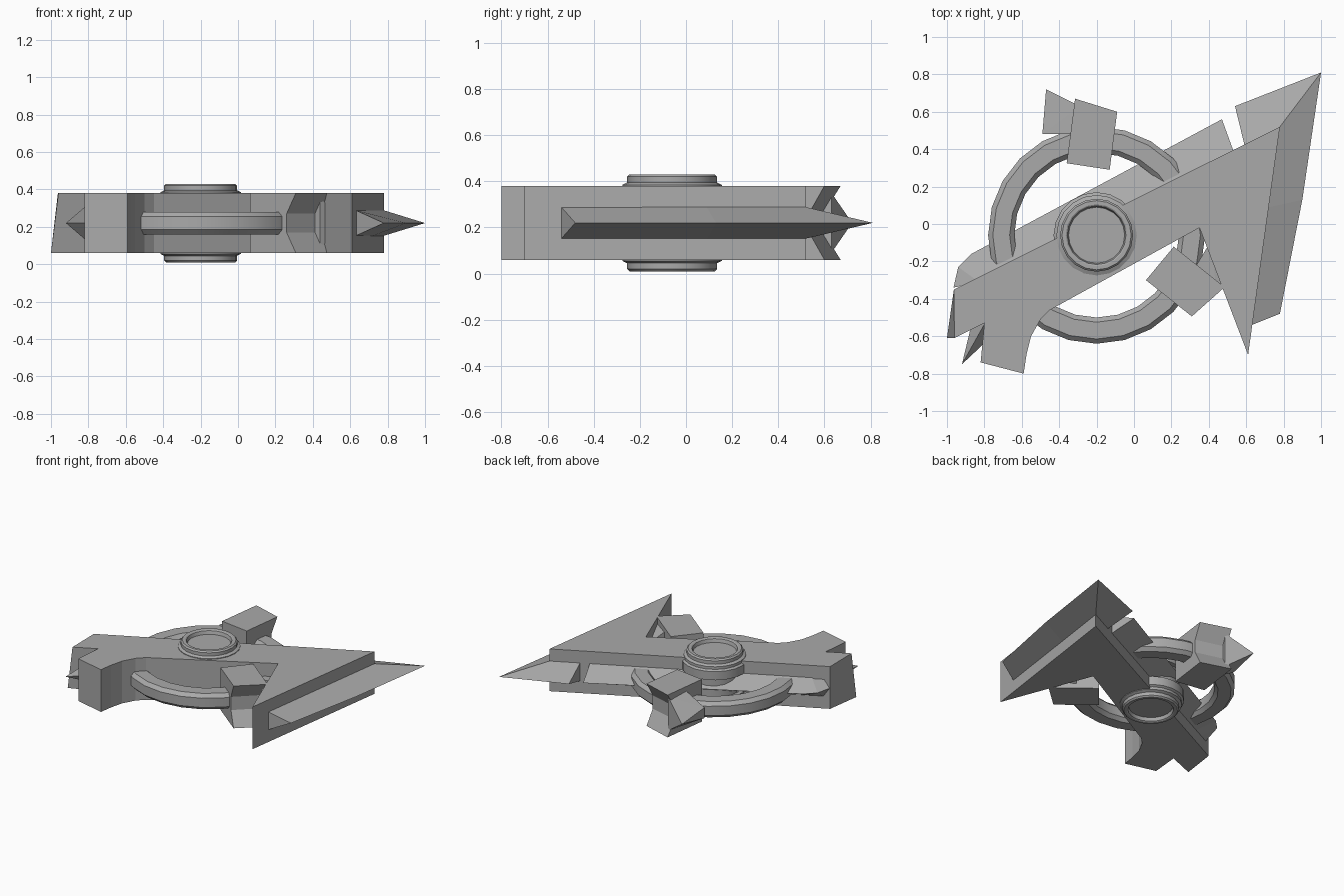
import bpy, bmesh, math
from mathutils import Matrix, Vector

old = bpy.data.objects.get("Cube")
if old:
    bpy.data.objects.remove(old, do_unlink=True)

MID = 0.22                      # plane of symmetry
HALF = 0.16                     # half height of the thick parts
EDGE = 0.068                    # half thickness of the sharp edges
HUB = Vector((-0.2, -0.06, 0))

steel = bpy.data.materials.new("steel_grey")
steel.use_nodes = True
steel.diffuse_color = (0.4, 0.4, 0.4, 1)
steel.node_tree.nodes["Principled BSDF"].inputs["Base Color"].default_value = (0.4, 0.4, 0.4, 1)


def finish(name, bm, smooth=False):
    bmesh.ops.recalc_face_normals(bm, faces=bm.faces)
    me = bpy.data.meshes.new(name)
    bm.to_mesh(me)
    bm.free()
    me.materials.append(steel)
    ob = bpy.data.objects.new(name, me)
    bpy.context.collection.objects.link(ob)
    if smooth:
        bpy.ops.object.select_all(action='DESELECT')
        ob.select_set(True)
        bpy.context.view_layer.objects.active = ob
        bpy.ops.object.shade_smooth_by_angle(angle=math.radians(30))
    return ob


def loft(name, rings, caps=True, closed=False, matrix=None):
    """Skin a row of equal rings of points."""
    bm = bmesh.new()
    rows = [[bm.verts.new(p) for p in r] for r in rings]
    pairs = list(zip(rows, rows[1:] + rows[:1])) if closed else list(zip(rows, rows[1:]))
    n = len(rows[0])
    for a, b in pairs:
        for i in range(n):
            j = (i + 1) % n
            bm.faces.new((a[i], a[j], b[j], b[i]))
    if caps and not closed:
        bm.faces.new(rows[0])
        bm.faces.new(rows[-1])
    if matrix:
        bm.transform(matrix)
    return finish(name, bm)


def wedge(name, stations):
    """Sharp-edged blade: each station is a base point and an edge point."""
    loft(name, [((*b, MID + EDGE), (*e, MID), (*b, MID - EDGE)) for b, e in stations])


def hull(name, points, matrix=None):
    bm = bmesh.new()
    for p in points:
        bm.verts.new(p)
    bmesh.ops.convex_hull(bm, input=bm.verts)
    if matrix:
        bm.transform(matrix)
    return finish(name, bm)


def lathe(name, profile, sides, closed):
    bm = bmesh.new()
    vs = [bm.verts.new((r, 0, z)) for r, z in profile]
    loop = zip(vs, vs[1:] + vs[:1]) if closed else zip(vs, vs[1:])
    es = [bm.edges.new(p) for p in loop]
    bmesh.ops.spin(bm, geom=vs + es, cent=(0, 0, 0), axis=(0, 0, 1),
                   angle=math.tau, steps=sides, use_duplicate=False)
    bmesh.ops.remove_doubles(bm, verts=bm.verts, dist=0.0005)
    bm.transform(Matrix.Translation(HUB))
    return finish(name, bm, True)


# main body: long bar with a barbed head and a notched tail
outline = [(0.78, 0.52), (0.61, -0.70), (0.35, -0.02), (-0.45, -0.46), (-0.50, -0.51),
           (-0.55, -0.60), (-0.575, -0.70), (-0.59, -0.80), (-0.82, -0.74),
           (-0.80, -0.53), (-0.98, -0.61), (-0.963, -0.35)]
lower = [(x - 0.02, y) if x < -0.97 else (x, y) for x, y in outline]
upper = [(x + 0.02, y) if x < -0.97 else (x, y) for x, y in outline]
loft("main_body", [[(*p, MID - HALF) for p in lower], [(*p, MID + HALF) for p in upper]])

# sharp edges along the head and along the back of the bar
wedge("head_blade", [((0.63, -0.54), (0.78, -0.48)), ((0.72, 0.09), (0.90, 0.13)),
                     ((0.78, 0.52), (1.0, 0.81)), ((0.59, 0.425), (0.54, 0.63))])
wedge("back_blade", [((0.53, 0.395), (0.47, 0.56)), ((-0.77, -0.255), (-0.87, -0.16)),
                     ((-0.85, -0.295), (-0.94, -0.23)), ((-0.92, -0.33), (-0.965, -0.34))])

# spike in the tail notch
hull("tail_spike", [(-0.78, -0.50, MID + 0.12), (-0.78, -0.50, MID - 0.12),
                    (-0.86, -0.50, MID), (-0.76, -0.60, MID), (-0.92, -0.75, MID)])

# ring guard with chamfered edges
c = 0.025
half_ring = [(0.44, 0.035), (0.44 + c, 0.06), (0.58 - c, 0.06), (0.58, 0.035)]
section = [(r, MID + z) for r, z in half_ring] + [(r, MID - z) for r, z in reversed(half_ring)]
lathe("ring_guard", section, 24, True)

# hub with a raised rim on both sides
half_hub = [(0, 0.18), (0.15, 0.18), (0.157, 0.205), (0.165, 0.21), (0.185, 0.21),
            (0.195, 0.20), (0.195, 0.175), (0.215, 0.165), (0.215, 0.145),
            (0.23, 0.135), (0.23, 0.07), (0.2, 0.07)]
lathe("hub", [(r, MID + z) for r, z in half_hub]
      + [(r, MID - z) for r, z in reversed(half_hub)], 20, False)

# two ring blocks with waisted outer ends and side spikes
inner = [Vector((-0.13, 0.29)), Vector((-0.36, 0.325))]
outer = [Vector((-0.315, 0.67)), Vector((-0.09, 0.60))]
waist = [outer[0].lerp(inner[1], 0.2), outer[1].lerp(inner[0], 0.2)]
for label, angle in (("back", 0), ("front", -121)):
    turn = (Matrix.Translation(HUB) @ Matrix.Rotation(math.radians(angle), 4, 'Z')
            @ Matrix.Translation(-HUB))
    loft(label + "_block", [[(*p, MID + z) for p in inner + end] for z, end in
                            ((-HALF, outer), (-0.05, waist), (0.05, waist), (HALF, outer))],
         matrix=turn)
    hull(label + "_block_spike",
         [(x, y, MID + s * h) for s in (-1, 1)
          for x, y, h in ((-0.33, 0.48, 0.13), (-0.29, 0.63, 0.13))]
         + [(-0.49, 0.48, MID + 0.04), (-0.49, 0.48, MID - 0.04), (-0.47, 0.72, MID)],
         matrix=turn)
